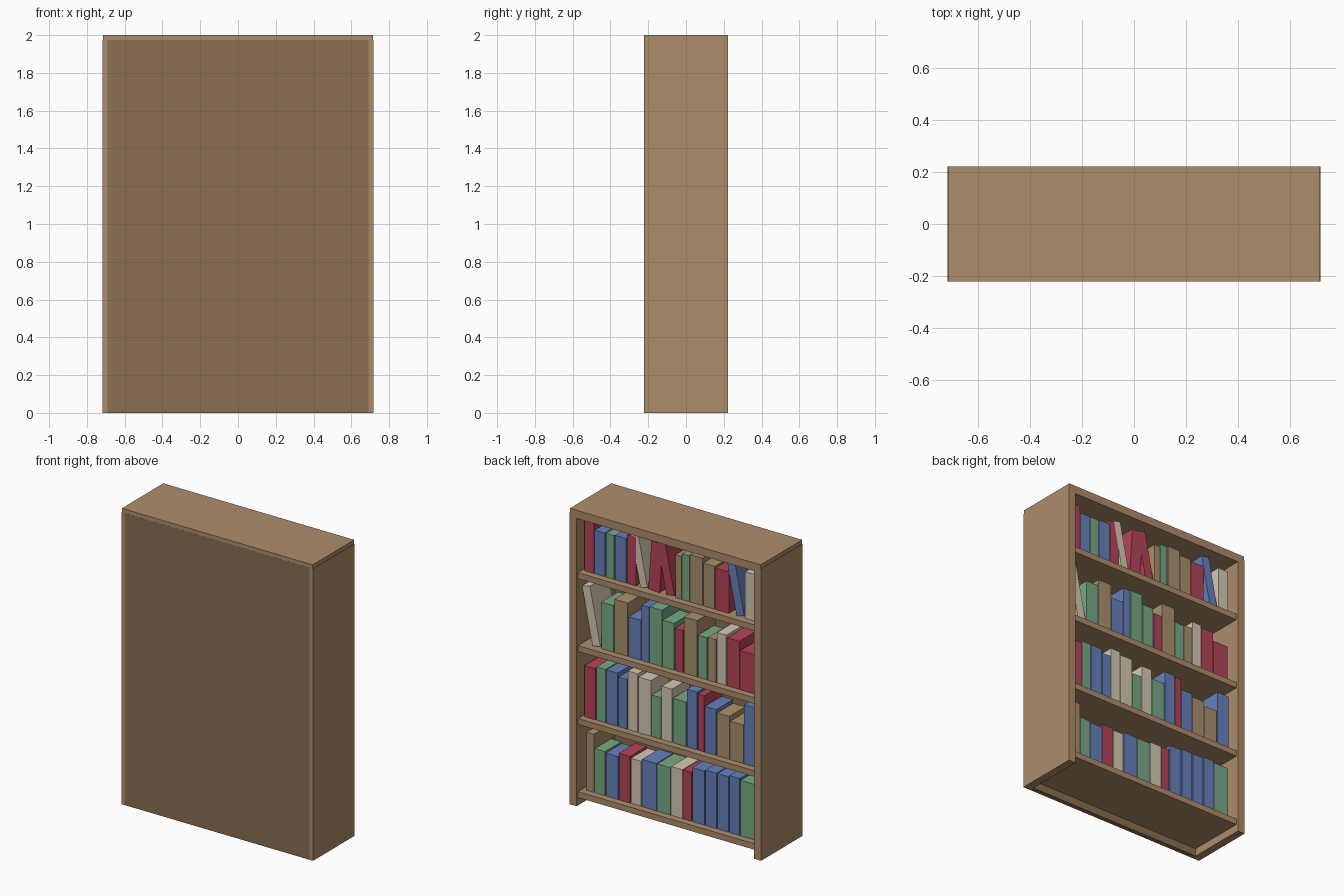
import bpy, bmesh
from mathutils import Vector

if "Cube" in bpy.data.objects:
    bpy.data.objects.remove(bpy.data.objects["Cube"])


def material(name, rgb):
    """Material from 0-255 display colour."""
    m = bpy.data.materials.new(name)
    m.diffuse_color = [(c / 255) ** 2.2 for c in rgb] + [1]
    m.use_nodes = True
    m.node_tree.nodes["Principled BSDF"].inputs["Base Color"].default_value = m.diffuse_color
    return m


WOOD = material("wood", (171, 139, 106))
PANEL = material("panel_wood", (137, 110, 82))
COVERS = {
    "R": material("red_cover", (180, 70, 88)),
    "B": material("blue_cover", (103, 128, 186)),
    "G": material("green_cover", (118, 168, 132)),
    "C": material("cream_cover", (212, 200, 178)),
    "T": material("tan_cover", (170, 143, 108)),
}


def finish(name, bm, mat):
    bmesh.ops.recalc_face_normals(bm, faces=bm.faces)
    mesh = bpy.data.meshes.new(name)
    bm.to_mesh(mesh)
    bm.free()
    mesh.materials.append(mat)
    ob = bpy.data.objects.new(name, mesh)
    bpy.context.collection.objects.link(ob)
    return ob


def box(name, lo, hi, mat):
    bm = bmesh.new()
    bmesh.ops.create_cube(bm, size=1)
    lo, hi = Vector(lo), Vector(hi)
    for v in bm.verts:
        v.co = (lo + hi) / 2 + v.co * (hi - lo)
    return finish(name, bm, mat)


def extrude_y(name, profile, y0, y1, mat):
    bm = bmesh.new()
    face = bm.faces.new([bm.verts.new((x, y0, z)) for x, z in profile])
    new = bmesh.ops.extrude_face_region(bm, geom=[face])["geom"]
    verts = [g for g in new if isinstance(g, bmesh.types.BMVert)]
    bmesh.ops.translate(bm, verts=verts, vec=(0, y1 - y0, 0))
    return finish(name, bm, mat)


INNER, OUTER, DEPTH = 0.663, 0.717, 0.2215

# Case: two sides, rebated top, thick back panel
for name, s in (("left_side", -1), ("right_side", 1)):
    xs = sorted((s * INNER, s * OUTER))
    box(name, (xs[0], -DEPTH, 0), (xs[1], DEPTH, 1.973), WOOD)
half = [(INNER, 1.945), (INNER, 1.973), (0.714, 1.973), (0.714, 2.0)]
extrude_y("top_board", half + [(-x, z) for x, z in reversed(half)],
          -DEPTH, DEPTH, WOOD)
box("back_panel", (-0.69, -DEPTH - 0.0004, 0), (0.69, -0.19, 1.973), PANEL)

# Books per shelf, from +x to -x: cover, width mm, height mm, optional lean.
# A "." entry is a gap.
ROWS = [
    (0.093, 0.631, [
        ("T", 60, 373), ("G", 83, 278), ("B", 98, 270), ("R", 90, 295),
        ("C", 83, 285), ("B", 113, 300), ("G", 105, 300), ("C", 90, 310),
        ("R", 68, 310), ("B", 98, 345), ("B", 90, 355), ("B", 90, 355),
        ("B", 83, 365), ("G", 120, 355)]),
    (0.587, 0.648, [
        ("R", 90, 325), ("G", 75, 340), ("B", 90, 340), ("B", 71, 315),
        ("C", 79, 375), ("C", 98, 355), ("G", 75, 260), ("C", 83, 340),
        ("G", 105, 280), ("B", 83, 370), ("R", 53, 360), ("B", 90, 290),
        ("T", 98, 270), ("T", 105, 240), ("B", 98, 380)]),
    (1.080, 0.587, [
        ("C", 66, 375, 0.2), ("G", 98, 295), ("T", 105, 340), ("B", 98, 250),
        ("B", 60, 355), ("G", 98, 360), ("G", 90, 295), ("R", 68, 265),
        ("T", 105, 360), ("G", 75, 265), ("T", 68, 270), ("C", 75, 320),
        ("R", 98, 305), ("R", 120, 245)]),
    (1.573, 0.646, [
        ("R", 75, 322), ("B", 83, 275), ("G", 68, 275), ("B", 90, 280),
        ("R", 75, 310), (".", 25), ("C", 60, 325, 0.2),
        ("R", 90, 312, -0.07), (".", 45), ("R", 68, 328, 0.2),
        ("T", 50, 270), ("G", 60, 290), ("T", 100, 300), ("T", 90, 270),
        ("R", 105, 260), (".", 52), ("B", 65, 338, 0.2), ("C", 80, 295)]),
]
FRONT = 0.16

for r, (z, x, books) in enumerate(ROWS, 1):
    box(f"shelf_{r}", (-INNER, -0.19, z - 0.04), (INNER, 0.207, z), WOOD)
    for i, (cover, width, *rest) in enumerate(books, 1):
        step = width / 1000
        if cover != ".":
            w, h = step - 0.006, rest[0] / 1000 + 0.02
            lean = rest[1] if len(rest) > 1 else 0
            # Leaning books pivot on the corner that stays on the shelf
            x0, x1 = (0, w) if lean < 0 else (-w, 0)
            book = box(f"book_{r}_{i:02d}", (x0, -0.1 - 0.25 * h, 0),
                       (x1, 0, h), COVERS[cover])
            book.location = (x - w if lean < 0 else x, FRONT, z)
            book.rotation_euler.y = lean
        x -= step
